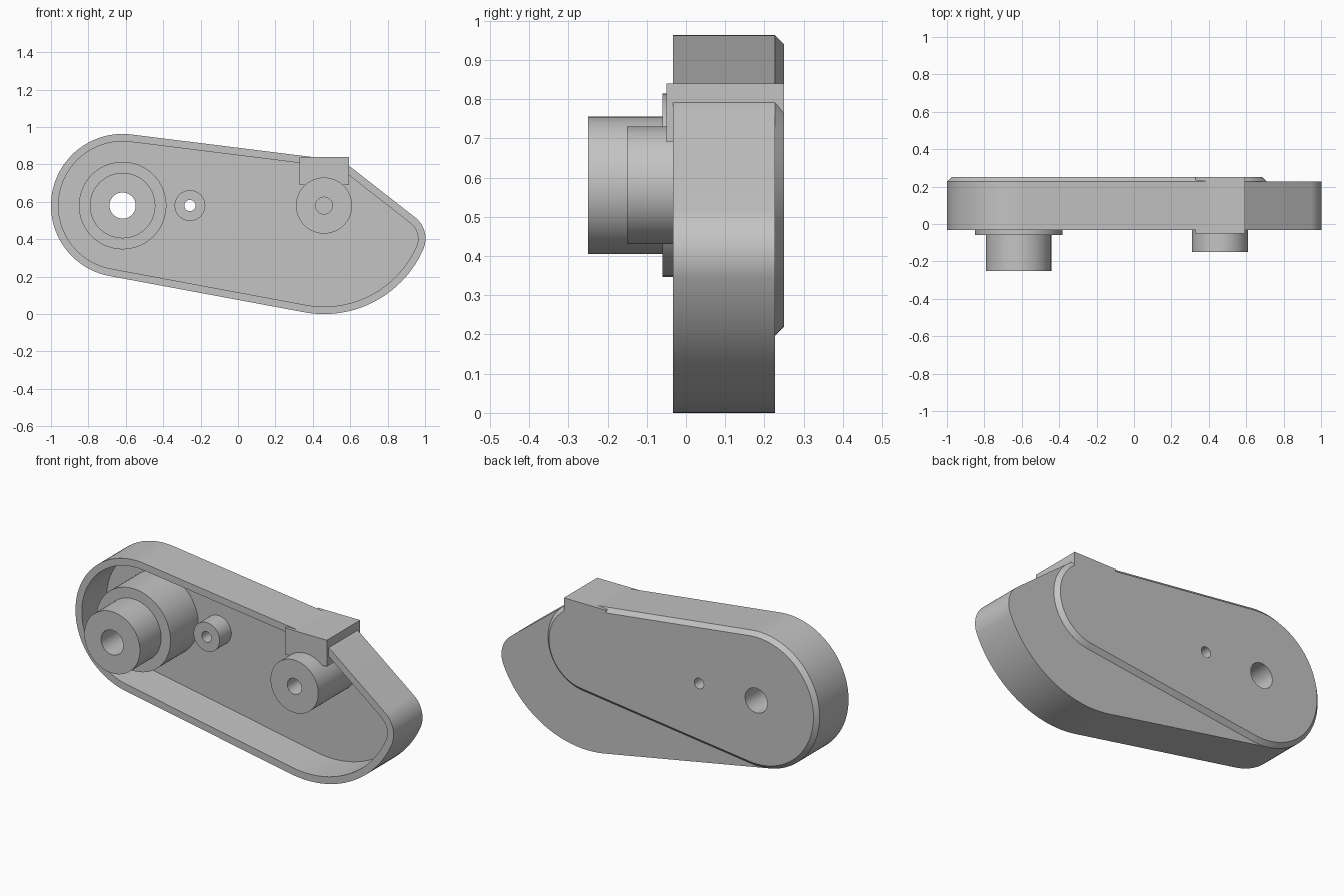
import bpy
import math

if "Cube" in bpy.data.objects:
    bpy.data.objects.remove(bpy.data.objects["Cube"], do_unlink=True)

grey = bpy.data.materials.new("light_grey")
grey.use_nodes = True
colour = (0.55, 0.55, 0.55, 1)
grey.diffuse_color = colour
grey.node_tree.nodes["Principled BSDF"].inputs["Base Color"].default_value = colour

# Circles (x, z, radius) whose tangents give every outline
AXIS = 0.58
HUB = (-0.617, AXIS, 0.383)
SWEEP = (0.46, AXIS, 0.58)
SHOULDER = (0.46, AXIS, 0.25)
tip_r, tip_a = 0.145, math.radians(-24)
TIP = (0.46 + (0.58 - tip_r) * math.cos(tip_a),
       AXIS + (0.58 - tip_r) * math.sin(tip_a), tip_r)

RIM, FLOOR, BACK, PLATE = -0.033, 0.19, 0.227, 0.25
WALL, BEVEL = 0.04, 0.023


def tangent_normal(a, b):
    """Angle of the outward normal on the line touching circles a and b."""
    dx, dz = b[0] - a[0], b[1] - a[1]
    c = (a[2] - b[2]) / math.hypot(dx, dz)
    return math.atan2(dz, dx) - math.acos(max(-1, min(1, c)))


def outline(circles, inset=0.0):
    """Counter-clockwise belt around the circles."""
    pts, n = [], len(circles)
    for i, (x, z, r) in enumerate(circles):
        start = tangent_normal(circles[i - 1], circles[i])
        end = tangent_normal(circles[i], circles[(i + 1) % n])
        sweep = (end - start) % math.tau
        steps = max(4, math.ceil(sweep / math.radians(3)))
        for k in range(steps + 1):
            a = start + sweep * k / steps
            pts.append((x + (r - inset) * math.cos(a), z + (r - inset) * math.sin(a)))
    return pts


def circle(x, z, r, n=72):
    return [(x + r * math.cos(math.tau * k / n), z + r * math.sin(math.tau * k / n))
            for k in range(n)]


def loft(name, sections):
    """Closed solid through (loop, y) sections, running front to back."""
    n = len(sections[0][0])
    verts = [(x, y, z) for loop, y in sections for x, z in loop]
    faces = [list(range(n)), list(range(len(verts) - 1, len(verts) - n - 1, -1))]
    for s in range(len(sections) - 1):
        for k in range(n):
            a, b = s * n + k, s * n + (k + 1) % n
            faces.append([a, a + n, b + n, b])
    mesh = bpy.data.meshes.new(name)
    mesh.from_pydata(verts, [], faces)
    mesh.materials.append(grey)
    obj = bpy.data.objects.new(name, mesh)
    bpy.context.collection.objects.link(obj)
    return obj


def prism(name, loop, front, back):
    return loft(name, [(loop, front), (loop, back)])


# Cutters
hub_bore = prism("hub_bore_cutter", circle(HUB[0], AXIS, 0.07), -0.4, 0.4)
pin_bore = prism("pin_bore_cutter", circle(-0.257, AXIS, 0.03, 40), -0.4, 0.4)
pivot_bore = prism("pivot_bore_cutter", circle(0.46, AXIS, 0.045, 48), -0.4, FLOOR - 0.001)
body = [HUB, SWEEP, TIP, SHOULDER]
cavity = prism("cavity_cutter", outline(body, WALL), -0.2, FLOOR)
cutters = [hub_bore, pin_bore, pivot_bore, cavity]

# Open tray and raised back plate
parts = [
    (prism("housing_shell", outline(body), RIM, BACK), [cavity, hub_bore, pin_bore]),
    (loft("back_plate", [(outline([HUB, SHOULDER]), BACK),
                         (outline([HUB, SHOULDER], BEVEL), PLATE)]), [hub_bore, pin_bore]),
]

# Stop block on the top edge
corners = [(0.33, 0.69), (0.594, 0.69), (0.594, 0.84), (0.33, 0.84)]
parts.append((prism("stop_block", corners, -0.05, PLATE), []))

# Stepped hub, small pin boss and pivot boss
for name, x, r, front, back, bore in [
    ("hub_base", HUB[0], 0.234, -0.06, FLOOR, hub_bore),
    ("hub_nose", HUB[0], 0.175, -0.25, -0.06, hub_bore),
    ("pin_boss", -0.257, 0.082, 0.085, FLOOR, pin_bore),
    ("pivot_boss", 0.46, 0.15, -0.15, FLOOR, pivot_bore),
]:
    parts.append((prism(name, circle(x, AXIS, r), front, back), [bore]))

for obj, cuts in parts:
    for cutter in cuts:
        mod = obj.modifiers.new("cut", "BOOLEAN")
        mod.operation, mod.solver, mod.object = "DIFFERENCE", "EXACT", cutter

# Bake the cuts, then shade smooth with crisp edges
bpy.context.view_layer.update()
graph = bpy.context.evaluated_depsgraph_get()
baked = [(obj, bpy.data.meshes.new_from_object(obj.evaluated_get(graph))) for obj, _ in parts]
for obj, mesh in baked:
    obj.modifiers.clear()
    obj.data = mesh
for cutter in cutters:
    bpy.data.objects.remove(cutter, do_unlink=True)

bpy.ops.object.select_all(action="DESELECT")
for obj, _ in parts:
    obj.select_set(True)
bpy.context.view_layer.objects.active = parts[0][0]
bpy.ops.object.shade_smooth_by_angle(angle=math.radians(25))
